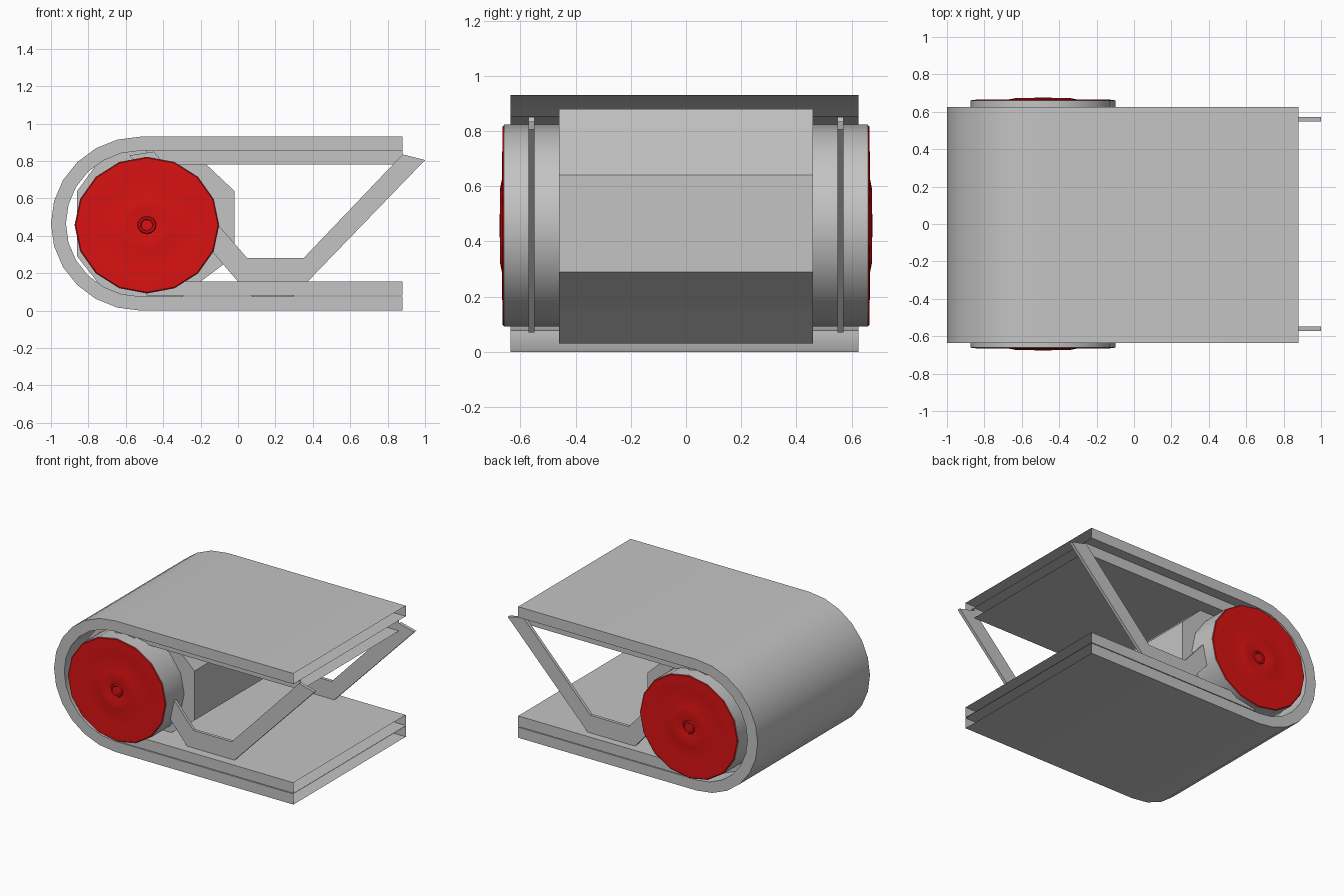
import bpy
import bmesh
from math import sin, cos, pi, radians

cube = bpy.data.objects.get("Cube")
if cube:
    bpy.data.objects.remove(cube, do_unlink=True)


def material(name, color):
    m = bpy.data.materials.new(name)
    m.use_nodes = True
    m.diffuse_color = color
    m.node_tree.nodes["Principled BSDF"].inputs["Base Color"].default_value = color
    return m


grey = material("light grey", (0.55, 0.55, 0.55, 1))
red = material("signal red", (0.7, 0.006, 0.006, 1))


def finish(name, bm, mat, smooth=None):
    bmesh.ops.recalc_face_normals(bm, faces=bm.faces)
    mesh = bpy.data.meshes.new(name)
    bm.to_mesh(mesh)
    bm.free()
    mesh.materials.append(mat)
    ob = bpy.data.objects.new(name, mesh)
    bpy.context.collection.objects.link(ob)
    if smooth:
        bpy.ops.object.select_all(action="DESELECT")
        ob.select_set(True)
        bpy.context.view_layer.objects.active = ob
        bpy.ops.object.shade_smooth_by_angle(angle=radians(smooth))
    return ob


def shell(name, outer, inner, y0, y1, smooth=None):
    """Hollow band between two x-z paths, open at both ends."""
    bm = bmesh.new()
    rings = []
    for (ox, oz), (ix, iz) in zip(outer, inner):
        corners = ((ox, y0, oz), (ox, y1, oz), (ix, y1, iz), (ix, y0, iz))
        rings.append([bm.verts.new(c) for c in corners])
    for a, b in zip(rings, rings[1:]):
        for k in range(4):
            n = (k + 1) % 4
            bm.faces.new((a[k], a[n], b[n], b[k]))
    return finish(name, bm, grey, smooth)


def prism(name, profile, y0, y1):
    """Closed x-z outline extruded along y."""
    bm = bmesh.new()
    front = bm.faces.new([bm.verts.new((x, y0, z)) for x, z in profile])
    made = bmesh.ops.extrude_face_region(bm, geom=[front])["geom"]
    moved = [v for v in made if isinstance(v, bmesh.types.BMVert)]
    bmesh.ops.translate(bm, verts=moved, vec=(0, y1 - y0, 0))
    return finish(name, bm, grey)


def lathe(name, profile, side, mat, smooth, squash=0.945, sides=16):
    """Rings of (radius, distance from centre) around the wheel axle."""
    bm = bmesh.new()
    rings = []
    for r, y in profile:
        ring = []
        for i in range(sides):
            a = 2 * pi * i / sides
            pos = (-0.487 + r * cos(a), side * y, 0.457 + r * squash * sin(a))
            ring.append(bm.verts.new(pos))
        rings.append(ring)
    for a, b in zip(rings, rings[1:]):
        for i in range(sides):
            n = (i + 1) % sides
            bm.faces.new((a[i], a[n], b[n], b[i]))
    bm.faces.new(rings[-1])
    return finish(name, bm, mat, smooth)


# Belt wrapped around the roller
def belt_path(rx, rz, steps=12):
    arc = []
    for i in range(steps + 1):
        a = pi / 2 + pi * i / steps
        arc.append((-0.52 + rx * cos(a), 0.465 + rz * sin(a)))
    return [(0.88, 0.465 + rz)] + arc + [(0.88, 0.465 - rz)]


shell("belt", belt_path(0.48, 0.465), belt_path(0.4, 0.39), -0.635, 0.625, 30)

# Guide plates lining the belt
shell("upper_plate", [(-0.49, 0.855), (0.88, 0.855)],
      [(-0.49, 0.78), (0.88, 0.78)], -0.55, 0.55)
shell("lower_plate", [(-0.49, 0.155), (0.88, 0.155)],
      [(-0.49, 0.08), (0.88, 0.08)], -0.635, 0.625)

# Faceted roller between the wheels
roller = [(-0.27, 0.88), (-0.2, 0.81), (-0.02, 0.64), (-0.02, 0.29),
          (-0.2, 0.155), (-0.35, 0.03), (-0.6, 0.03), (-0.75, 0.15),
          (-0.86, 0.29), (-0.86, 0.64), (-0.75, 0.79), (-0.6, 0.88)]
prism("roller", roller, -0.46, 0.46)

# Bent braces and wheels on both sides
brace = [(1.0, 0.805), (0.88, 0.835), (0.35, 0.28), (0.05, 0.28),
         (-0.45, 0.85), (-0.58, 0.83), (0.0, 0.155), (0.08, 0.07), (0.29, 0.07)]
rim = [(0.387, 0.46), (0.387, 0.66)]
disc = [(0.387, 0.658), (0.38, 0.664), (0.26, 0.666), (0.21, 0.661),
        (0.14, 0.674), (0.1, 0.674), (0.05, 0.668), (0.045, 0.675),
        (0.035, 0.675), (0.03, 0.67)]
for side, label in ((-1, "front"), (1, "back")):
    prism(label + "_brace", brace, side * 0.56 - 0.011, side * 0.56 + 0.011)
    lathe(label + "_wheel", rim, side, grey, 40)
    lathe(label + "_wheel_disc", disc, side, red, 40)
